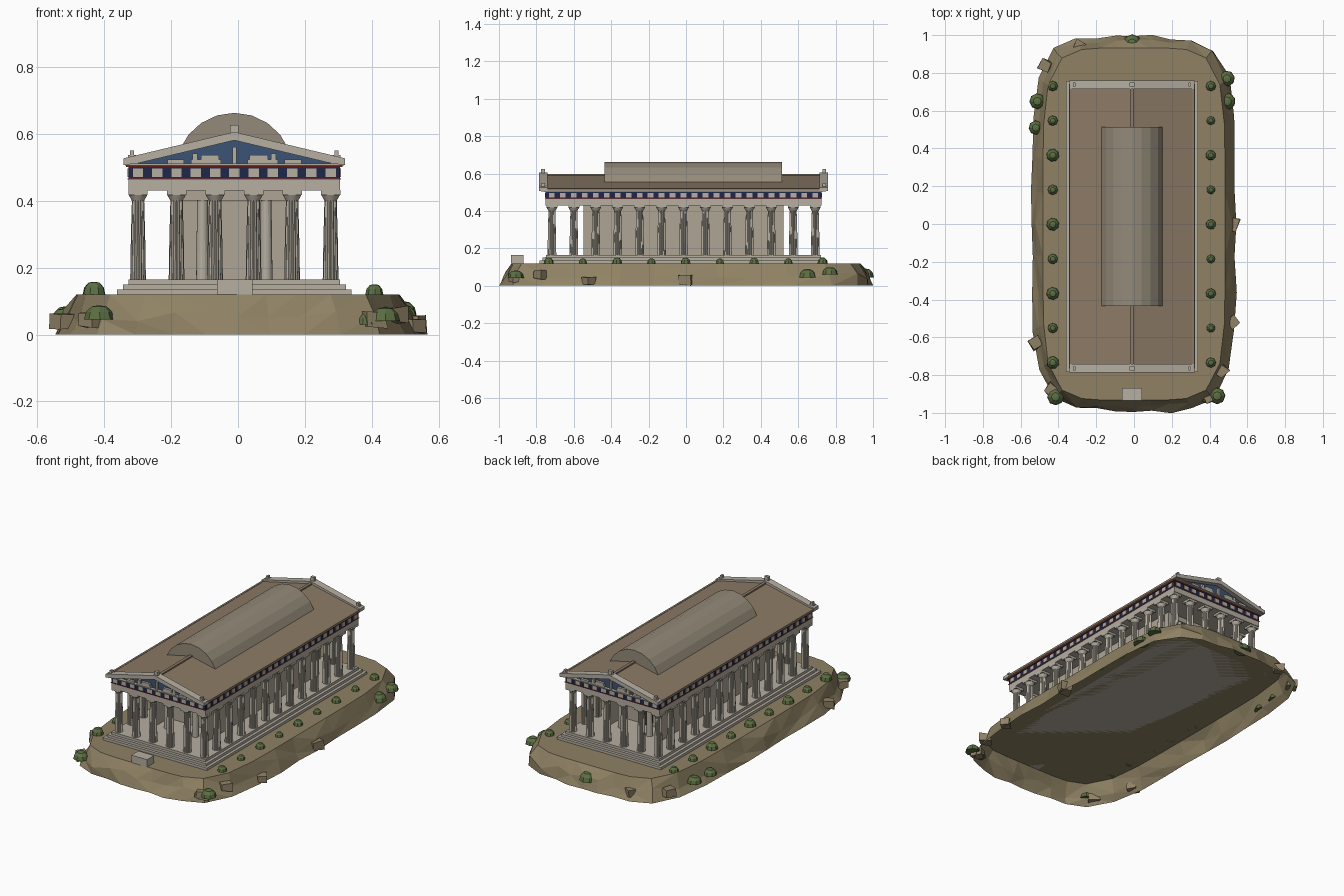
import bpy, bmesh, random
from math import sin, cos, pi, copysign
from mathutils import Matrix

if "Cube" in bpy.data.objects:
    bpy.data.objects.remove(bpy.data.objects["Cube"])

random.seed(4)
CX, CY = -0.011, -0.013          # temple centre


def mat(name, r, g, b):
    m = bpy.data.materials.new(name)
    m.diffuse_color = tuple((c / 255) ** 2.2 for c in (r, g, b)) + (1,)
    m.use_nodes = True
    m.node_tree.nodes["Principled BSDF"].inputs["Base Color"].default_value = m.diffuse_color
    return m


STONE = mat("stone", 180, 173, 160)
CELLA = mat("wall_stone", 172, 163, 148)
EARTH = mat("earth", 142, 129, 100)
ROCK = mat("rock", 144, 130, 103)
ROOF = mat("roof_tile", 138, 121, 101)
VAULT = mat("vault", 146, 137, 120)
NAVY = mat("navy", 36, 44, 74)
BLUE = mat("blue", 62, 84, 116)
RED = mat("red", 150, 52, 44)
GREEN = mat("leaf", 92, 110, 68)
DARK = mat("dark_door", 62, 52, 44)


def finish(bm, name, material, solid=True):
    if solid:
        bmesh.ops.recalc_face_normals(bm, faces=bm.faces[:])
    me = bpy.data.meshes.new(name)
    bm.to_mesh(me)
    bm.free()
    me.materials.append(material)
    ob = bpy.data.objects.new(name, me)
    bpy.context.collection.objects.link(ob)
    return ob


def add_box(bm, x0, x1, y0, y1, z0, z1):
    m = Matrix.Translation(((x0 + x1) / 2, (y0 + y1) / 2, (z0 + z1) / 2))
    bmesh.ops.create_cube(bm, size=1, matrix=m @ Matrix.Diagonal((x1 - x0, y1 - y0, z1 - z0, 1)))


def boxes(name, material, items):
    """Boxes in temple-centred coordinates."""
    bm = bmesh.new()
    for x0, x1, y0, y1, z0, z1 in items:
        add_box(bm, x0 + CX, x1 + CX, y0 + CY, y1 + CY, z0, z1)
    return finish(bm, name, material)


def slab(name, material, hx, hy, z0, z1):
    return boxes(name, material, [(-hx, hx, -hy, hy, z0, z1)])


def loft(bm, rings, bottom=True):
    vs = [[bm.verts.new(p) for p in r] for r in rings]
    n = len(vs[0])
    for a, b in zip(vs, vs[1:]):
        for i in range(n):
            bm.faces.new((a[i], a[(i + 1) % n], b[(i + 1) % n], b[i]))
    if bottom:
        bm.faces.new(vs[0][::-1])
    bm.faces.new(vs[-1])


def prism(name, material, profile, y0, y1):
    """Extrude an x-z profile along y."""
    bm = bmesh.new()
    loft(bm, [[(x + CX, y + CY, z) for x, z in profile] for y in (y0, y1)])
    return finish(bm, name, material)


# Rocky hill: hollow skirt, rugged foot and flat rounded top
def outline(hx, hy, power, z, jitter, zj=0.0):
    pts = []
    for i in range(36):
        a = i * pi / 18
        c, s = cos(a), sin(a)
        k = (abs(c) ** power + abs(s) ** power) ** (-1 / power)
        if i % 9:
            k *= 1 + random.uniform(-jitter, jitter * 0.4)
        pts.append((hx * k * c, hy * k * s, z + random.uniform(-zj, zj)))
    return pts


bm = bmesh.new()
loft(bm, [outline(0.542, 0.995, 5, 0, 0.02), outline(0.522, 0.975, 5, 0.055, 0.025, 0.02),
          outline(0.482, 0.932, 5.5, 0.12, 0)], bottom=False)
bmesh.ops.triangulate(bm, faces=[f for f in bm.faces if len(f.verts) == 4])
finish(bm, "hill", EARTH, solid=False)

# Stepped platform
for i in range(3):
    slab(f"step_{i + 1}", STONE, 0.350 - 0.017 * i, 0.770 - 0.017 * i, 0.12 + 0.015 * i, 0.135 + 0.015 * i)

# Altar block in front
boxes("altar", STONE, [(-0.052, 0.054, -0.922, -0.855, 0.12, 0.165)])

# Fluted column: alternating radii, flared capital, square abacus
bm = bmesh.new()
rings = []
for z, r, flute in ((0, 0.0235, 0.88), (0.12, 0.0215, 0.88), (0.232, 0.0185, 0.88),
                    (0.236, 0.019, 1), (0.252, 0.028, 1)):
    rings.append([(r * (flute if i % 2 else 1) * cos(i * pi / 16), r * (flute if i % 2 else 1) * sin(i * pi / 16), z)
                  for i in range(32)])
loft(bm, rings)
add_box(bm, -0.029, 0.029, -0.029, 0.029, 0.252, 0.266)
col = finish(bm, "column_1", STONE)
spots = [(-0.2875 + 0.115 * i, s * 0.704) for i in range(6) for s in (-1, 1)]
spots += [(s * 0.2875, -0.704 + 0.1173 * j) for j in range(1, 12) for s in (-1, 1)]
for k, (x, y) in enumerate(spots):
    ob = col if k == 0 else bpy.data.objects.new(f"column_{k + 1}", col.data)
    ob.location = (CX + x, CY + y, 0.165)
    if k:
        bpy.context.collection.objects.link(ob)

# Inner chamber with open porches at both ends
W, L, P = 0.19, 0.535, 0.125
walls = [(-W, W, -L + P, L - P, 0.165, 0.43)]
for e in (-1, 1):
    y0, y1 = sorted((e * L, e * (L - P)))
    walls.append((-W, W, y0, y1, 0.4, 0.43))
    walls += [(-W, -W + 0.03, y0, y1, 0.165, 0.4), (W - 0.03, W, y0, y1, 0.165, 0.4)]
boxes("chamber_walls", CELLA, walls)
bm = bmesh.new()
for s in (-1, 1):
    for e in (-1, 1):
        bmesh.ops.create_cone(bm, cap_ends=True, segments=16, radius1=0.019, radius2=0.016, depth=0.236,
                              matrix=Matrix.Translation((CX + s * 0.095, CY + e * 0.515, 0.283)))
finish(bm, "porch_columns", STONE)
boxes("rear_door", DARK, [(-0.045, 0.045, 0.41, 0.416, 0.165, 0.36)])

# Entablature
HX, HY = 0.316, 0.737
slab("architrave", STONE, HX, HY, 0.43, 0.465)
slab("lower_red_band", RED, HX + 0.003, HY + 0.003, 0.463, 0.466)
slab("frieze", NAVY, HX, HY, 0.466, 0.5)
slab("upper_red_band", RED, HX + 0.007, HY + 0.007, 0.5, 0.505)
items = []
for s in (-1, 1):
    for i in range(11):
        x, y = (i - 5) * 0.0575, s * HY
        items.append((x - 0.0155, x + 0.0155, y - 0.003, y + 0.003, 0.471, 0.495))
    for j in range(25):
        x, y = s * HX, (j - 12) * 0.0587
        items.append((x - 0.003, x + 0.003, y - 0.0155, y + 0.0155, 0.471, 0.495))
boxes("metopes", STONE, items)
slab("cornice", STONE, 0.327, 0.762, 0.505, 0.511)

# Roof, ridge, gutters, barrel vault
prism("roof", ROOF, [(-0.329, 0.511), (0.329, 0.511), (0.329, 0.517), (0, 0.59), (-0.329, 0.517)], -0.74, 0.74)
boxes("ridge_cap", ROOF, [(-0.009, 0.009, -0.74, 0.74, 0.58, 0.596)])
boxes("gutters", ROOF, [(s * 0.324 - 0.006, s * 0.324 + 0.006, -0.74, 0.74, 0.508, 0.521) for s in (-1, 1)])
arc = [(0.176 * sin(a), 0.486 + 0.176 * cos(a)) for a in [(-4 + i) * 0.297 for i in range(9)]]
prism("barrel_vault", VAULT, arc, -0.422, 0.527)

# Pediments
for e, nm in ((-1, "front"), (1, "rear")):
    prism(f"{nm}_tympanum", BLUE, [(-0.31, 0.511), (0.31, 0.511), (0, 0.582)], e * 0.735, e * 0.743)
    prism(f"{nm}_raking_cornice", STONE,
          [(-0.331, 0.506), (-0.29, 0.511), (0, 0.58), (0.29, 0.511), (0.331, 0.506), (0.331, 0.526), (0, 0.605),
           (-0.331, 0.526)], e * 0.728, e * 0.772)
    y0, y1 = sorted((e * 0.74, e * 0.757))
    boxes(f"{nm}_pediment_figures", STONE,
          [(-0.006, 0.006, y0, y1, 0.511, 0.56)] +
          [(min(s * a, s * b), max(s * a, s * b), y0, y1, z0, z1) for s in (-1, 1)
           for a, b, z0, z1 in ((0.04, 0.13, 0.511, 0.522), (0.045, 0.1, 0.522, 0.536),
                                (0.11, 0.125, 0.511, 0.541), (0.15, 0.2, 0.511, 0.522))])
    y0, y1 = sorted((e * 0.742, e * 0.762))
    boxes(f"{nm}_roof_ornaments", STONE,
          [(-0.013, 0.013, y0, y1, 0.595, 0.625)] +
          [(s * 0.305 - w, s * 0.305 + w, y0, y1, 0.52, z) for s in (-1, 1) for w, z in ((0.012, 0.536), (0.006, 0.55))])


# Shrubs: low faceted domes with a flat base
def shrub(name, x, y, z, r, h):
    bm = bmesh.new()
    rot = random.random()
    loft(bm, [[(x + r * k * cos(rot + i * pi / 4), y + r * k * sin(rot + i * pi / 4), z + t * h) for i in range(8)]
              for k, t in ((1, 0), (0.86, 0.55), (0.5, 0.93), (0.15, 1))])
    finish(bm, name, GREEN)


for i in range(9):
    y = 0.73 - 0.183 * i
    r = 0.034 if i in (2, 4, 6, 8) else 0.027
    shrub(f"left_shrub_{i + 1}", -0.43, y, 0.12, r, r * 1.1)
    r = 0.027 if i % 2 == 0 else 0.023
    shrub(f"right_shrub_{i + 1}", 0.407, y, 0.12, r, r * 1.1)
for i, (x, y, z, r) in enumerate([(-0.01, 0.955, 0.045, 0.05), (-0.512, 0.65, 0.045, 0.042),
                                  (-0.52, 0.51, 0.042, 0.038), (0.492, 0.77, 0.06, 0.042), (0.492, 0.65, 0.045, 0.046),
                                  (-0.415, -0.915, 0.045, 0.045), (0.385, -0.915, 0.03, 0.036),
                                  (0.44, -0.91, 0.04, 0.044)]):
    shrub(f"slope_shrub_{i + 1}", x, y, z, r, r * 0.92)

# Loose angular rocks around the slope
for i, (x, y, z, r) in enumerate([(-0.29, 0.94, 0.04, 0.045), (0.515, 0.0, 0.03, 0.06), (0.525, -0.52, 0.025, 0.04),
                                  (-0.52, -0.63, 0.04, 0.045), (-0.44, -0.88, 0.045, 0.05), (0.40, -0.91, 0.045, 0.05),
                                  (0.46, -0.78, 0.06, 0.05), (-0.47, 0.84, 0.05, 0.045)]):
    bm = bmesh.new()
    bmesh.ops.create_cube(bm, size=1.3 * r)
    for v in bm.verts:
        v.co *= random.uniform(0.75, 1.15)
        v.co.z *= 0.75
    bmesh.ops.transform(bm, verts=bm.verts[:], matrix=Matrix.Translation((x, y, z)) @
                        Matrix.Rotation(random.uniform(0, 1.5), 4, 'Z'))
    finish(bm, f"rock_{i + 1}", ROCK)
